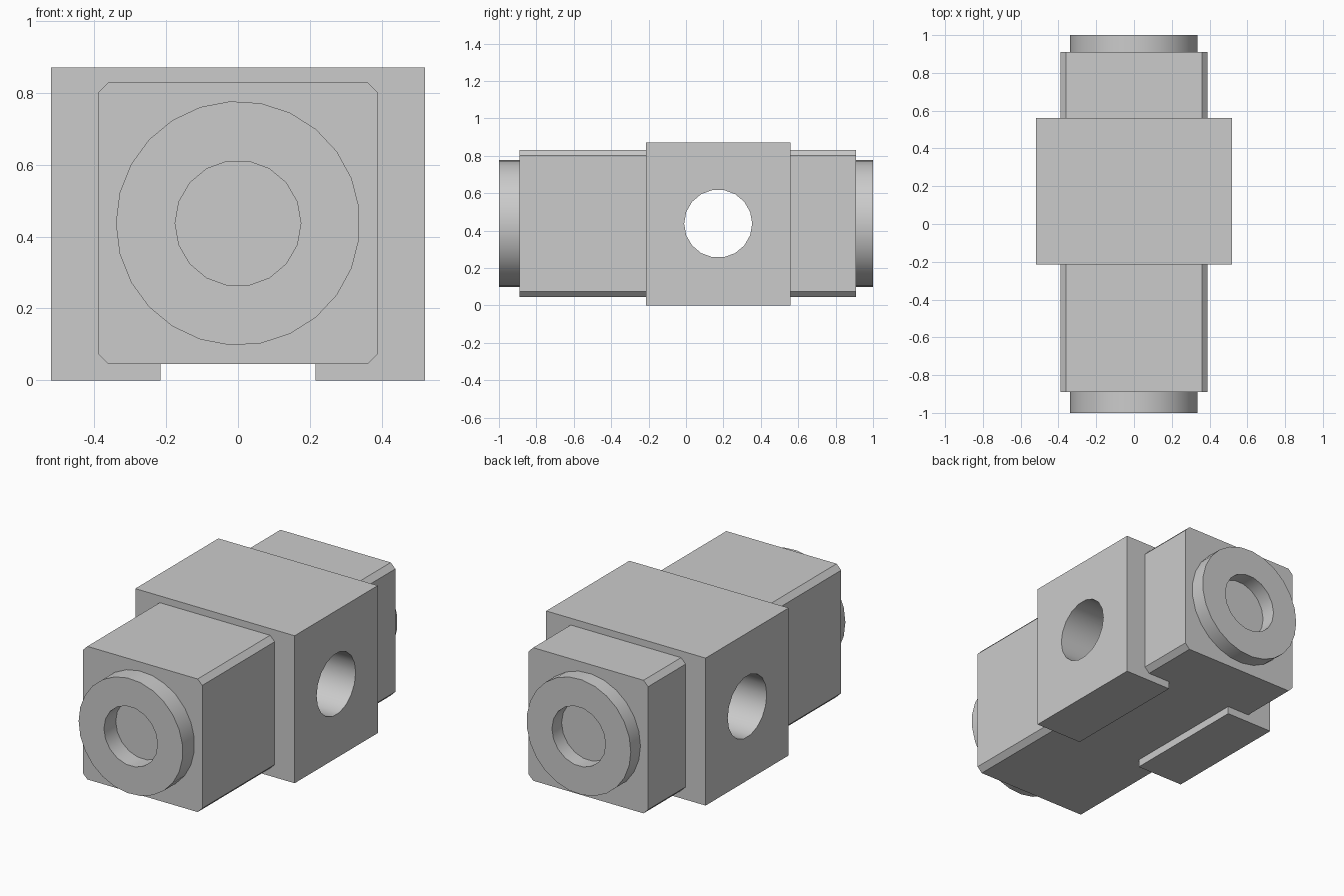
import bpy, bmesh
from math import cos, sin, pi, radians
from mathutils import Matrix

default = bpy.data.objects.get("Cube")
if default:
    bpy.data.objects.remove(default, do_unlink=True)

AXIS_Z = 0.437
FRONT, REAR = -0.89, 0.91

grey = bpy.data.materials.new("plain grey")
grey.use_nodes = True
colour = (0.6, 0.6, 0.6, 1)
grey.diffuse_color = colour
grey.node_tree.nodes["Principled BSDF"].inputs["Base Color"].default_value = colour


def prism(name, profile, start, end, turn=None):
    """Extrude an x-z profile along y, then optionally rotate it."""
    bm = bmesh.new()
    face = bm.faces.new([bm.verts.new((x, start, z)) for x, z in profile])
    ext = bmesh.ops.extrude_face_region(bm, geom=[face])
    verts = [v for v in ext["geom"] if isinstance(v, bmesh.types.BMVert)]
    bmesh.ops.translate(bm, verts=verts, vec=(0, end - start, 0))
    if turn:
        bm.transform(turn)
    bmesh.ops.recalc_face_normals(bm, faces=bm.faces)
    mesh = bpy.data.meshes.new(name)
    bm.to_mesh(mesh)
    bm.free()
    mesh.materials.append(grey)
    obj = bpy.data.objects.new(name, mesh)
    bpy.context.collection.objects.link(obj)
    return obj


def circle(radius, sides, cx=0.0):
    # First corner lies on the -x side
    angles = [pi + 2 * pi * i / sides for i in range(sides)]
    return [(cx + radius * cos(a), AXIS_Z + radius * sin(a)) for a in angles]


def select(obj):
    bpy.ops.object.select_all(action='DESELECT')
    obj.select_set(True)
    bpy.context.view_layer.objects.active = obj


def combine(obj, other, operation):
    mod = obj.modifiers.new(operation.lower(), 'BOOLEAN')
    mod.operation, mod.object, mod.solver = operation, other, 'EXACT'
    select(obj)
    bpy.ops.object.modifier_apply(modifier=mod.name)
    bpy.data.objects.remove(other, do_unlink=True)


def soften(obj):
    select(obj)
    bpy.ops.object.shade_smooth_by_angle(angle=radians(30))


# Long body with chamfered edges
w, low, high, c = 0.39, 0.045, 0.83, 0.03
half = [(w - c, low), (w, low + c), (w, high - c), (w - c, high)]
body = prism("body", half + [(-x, z) for x, z in reversed(half)], FRONT, REAR)

# Wide middle block, open underneath between two feet
w, foot, top = 0.52, 0.215, 0.87
half = [(foot, 0.06), (foot, 0), (w, 0), (w, top)]
block = prism("middle_block", half + [(-x, z) for x, z in reversed(half)],
              -0.215, 0.56)
combine(body, block, 'UNION')

# Cross bore through the sides
bore = prism("bore_cutter", circle(0.182, 18, 0.172), -1, 1,
             Matrix.Rotation(radians(90), 4, 'Z'))
combine(body, bore, 'DIFFERENCE')
soften(body)

# Round collars with an open centre at both ends
for name, start, end in (("front_collar", -1, FRONT), ("rear_collar", REAR, 1)):
    collar = prism(name, circle(0.34, 25), start, end)
    hole = prism("collar_cutter", circle(0.175, 18), start - 0.1, end + 0.1)
    combine(collar, hole, 'DIFFERENCE')
    soften(collar)
